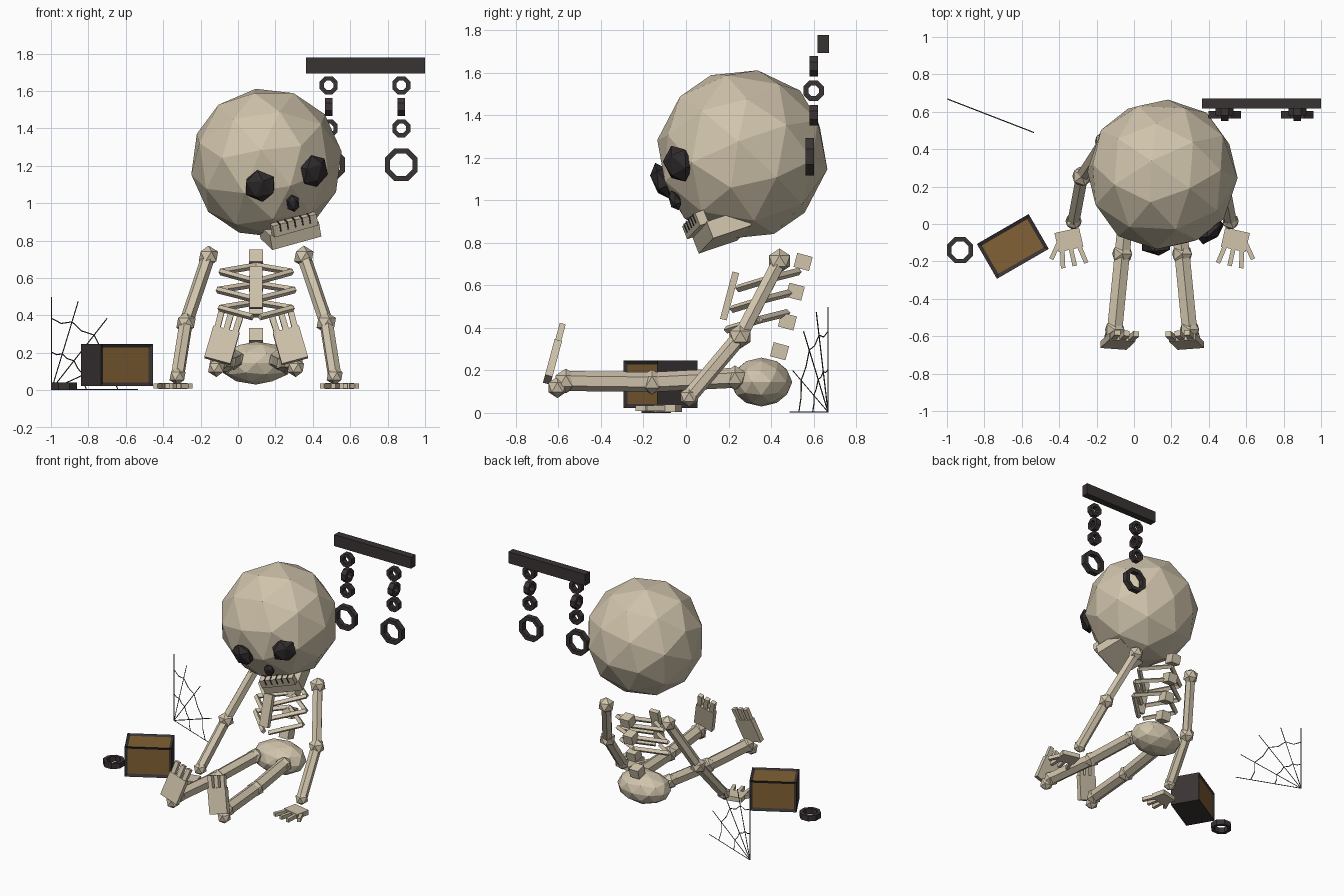
import bpy, bmesh, math
from mathutils import Matrix, Vector

cube = bpy.data.objects.get("Cube")
if cube:
    bpy.data.objects.remove(cube, do_unlink=True)


def material(name, rgb):
    m = bpy.data.materials.new(name)
    m.use_nodes = True
    m.diffuse_color = (*rgb, 1)
    m.node_tree.nodes["Principled BSDF"].inputs["Base Color"].default_value = (*rgb, 1)
    return m


BONE = material("bone", (0.63, 0.55, 0.41))
IRON = material("dark iron", (0.042, 0.033, 0.034))
SOCKET = material("socket black", (0.03, 0.025, 0.026))
WOOD = material("brown wood", (0.22, 0.12, 0.035))
WEB = material("web grey", (0.07, 0.07, 0.07))


def finish(name, bm, *mats):
    bmesh.ops.recalc_face_normals(bm, faces=bm.faces)
    mesh = bpy.data.meshes.new(name)
    bm.to_mesh(mesh)
    bm.free()
    for m in mats:
        mesh.materials.append(m)
    obj = bpy.data.objects.new(name, mesh)
    bpy.context.collection.objects.link(obj)
    return obj


def frame(origin, x, y):
    """Orthonormal matrix whose y axis is exact and x axis approximate."""
    y = Vector(y).normalized()
    z = Vector(x).cross(y).normalized()
    m = Matrix((y.cross(z), y, z)).transposed().to_4x4()
    m.translation = Vector(origin)
    return m


def add_box(bm, mat, size):
    return bmesh.ops.create_cube(bm, size=1, matrix=mat @ Matrix.Diagonal((*size, 1)))


def add_ball(bm, mat, size, level=1):
    bmesh.ops.create_icosphere(bm, subdivisions=level, radius=1,
                               matrix=mat @ Matrix.Diagonal((*size, 1)))


def add_rod(bm, a, b, r, sides=6):
    a, b = Vector(a), Vector(b)
    rot = (b - a).to_track_quat('Z', 'Y').to_matrix().to_4x4()
    bmesh.ops.create_cone(bm, cap_ends=True, segments=sides, radius1=r, radius2=r,
                          depth=(b - a).length, matrix=Matrix.Translation((a + b) / 2) @ rot)


def ring(name, center, outer, inner, depth, rot):
    """Eight-sided ring with a rectangular section, hole along local z."""
    bm = bmesh.new()
    h = depth / 2
    turn = Matrix.Rotation(math.pi / 8, 4, 'Z')
    pts = [(inner, 0, -h), (outer, 0, -h), (outer, 0, h), (inner, 0, h)]
    vs = [bm.verts.new(turn @ Vector(p)) for p in pts]
    edges = [bm.edges.new((vs[i], vs[(i + 1) % 4])) for i in range(4)]
    bmesh.ops.spin(bm, geom=vs + edges, cent=(0, 0, 0), axis=(0, 0, 1),
                   angle=math.tau, steps=8, use_merge=True)
    bmesh.ops.remove_doubles(bm, verts=bm.verts, dist=0.0005)
    bm.transform(Matrix.Translation(center) @ rot)
    finish(name, bm, IRON)


# Skull, tilted to one side and forward
head = frame((0.152, 0.265, 1.215), (0.935, 0.242, 0.258), (-0.317, 0.899, 0.303))
T = Matrix.Translation
bm = bmesh.new()
add_ball(bm, head, (0.407, 0.407, 0.407), 2)
finish("skull", bm, BONE)
for side, label in ((-1, "right"), (1, "left")):
    bm = bmesh.new()
    yaw = Matrix.Rotation(side * 0.4, 4, 'Z')
    add_ball(bm, head @ T((side * 0.155, -0.365, 0.03)) @ yaw, (0.092, 0.05, 0.092))
    finish(label + "_eye_socket", bm, SOCKET)
bm = bmesh.new()
add_ball(bm, head @ T((0, -0.395, -0.105)), (0.038, 0.03, 0.05))
finish("nose_hole", bm, SOCKET)

# Jaw, teeth and gaps between teeth
bm = bmesh.new()
add_box(bm, head @ T((0, -0.235, -0.315)), (0.28, 0.2, 0.085))
finish("jaw", bm, BONE)
bm = bmesh.new()
add_box(bm, head @ T((0, -0.345, -0.245)), (0.25, 0.045, 0.065))
finish("teeth", bm, BONE)
bm = bmesh.new()
for i in range(5):
    add_box(bm, head @ T(((i - 2) * 0.042, -0.347, -0.232)), (0.008, 0.047, 0.045))
finish("tooth_gaps", bm, SOCKET)

# Pelvis, spine and breastbone
CX = 0.097
bm = bmesh.new()
add_ball(bm, T((CX, 0.355, 0.145)), (0.2, 0.145, 0.115), 2)
finish("pelvis", bm, BONE)
lean = Matrix.Rotation(-0.26, 4, 'X')
bm = bmesh.new()
for i in range(4):
    add_box(bm, T((CX, 0.44 + 0.037 * i, 0.29 + 0.14 * i)) @ lean, (0.075, 0.075, 0.068))
finish("spine", bm, BONE)
bm = bmesh.new()
add_box(bm, T((CX, 0.205, 0.55)) @ lean, (0.07, 0.032, 0.23))
finish("breastbone", bm, BONE)

# Ribs: each bends at the flank
bm = bmesh.new()
for i, wide in enumerate((0.19, 0.205, 0.195)):
    drop, back = 0.097 * i, 0.027 * i
    for s in (-1, 1):
        spine = (CX, 0.53 - back, 0.665 - drop)
        flank = (CX + s * wide, 0.40 - back, 0.632 - drop)
        front = (CX + s * 0.02, 0.245 - back, 0.585 - drop)
        add_rod(bm, spine, flank, 0.018, 4)
        add_rod(bm, flank, front, 0.018, 4)
finish("ribs", bm, BONE)


def limb(name, points, radii, bone_radius):
    bm = bmesh.new()
    for a, b in zip(points, points[1:]):
        add_rod(bm, a, b, bone_radius)
    for p, r in zip(points, radii):
        add_ball(bm, T(p), (r, r, r))
    finish(name, bm, BONE)


def digits_plate(name, mat, size, length, width, spread, thumb):
    """Palm or sole with three digits along local y and an optional thumb on +x."""
    bm = bmesh.new()
    w, l, t = size
    add_box(bm, mat, size)
    for i in (-1, 0, 1):
        turn = Matrix.Rotation(-i * spread, 4, 'Z')
        add_box(bm, mat @ T((i * w * 0.34, l / 2 - 0.01, 0)) @ turn @ T((0, length / 2, 0)),
                (width, length, t * 0.8))
    if thumb:
        add_box(bm, mat @ T((w * 0.4, 0, 0)) @ Matrix.Rotation(-0.65, 4, 'Z')
                @ T((0, length / 2, 0)), (width, length, t * 0.8))
    finish(name, bm, BONE)


for s, label in ((-1, "right"), (1, "left")):
    def at(x, y, z):
        return (CX + s * x, y, z)

    # Arms propped on the floor
    limb(label + "_arm", [at(0.255, 0.44, 0.715), at(0.375, 0.255, 0.36), at(0.42, 0.015, 0.075)],
         (0.058, 0.058, 0.048), 0.037)
    digits_plate(label + "_hand", frame(at(0.445, -0.085, 0.022), (s, 0, 0), (-s * 0.22, -0.97, 0)),
                 (0.135, 0.105, 0.034), 0.1, 0.024, 0.18, True)
    # Legs stretched forward
    limb(label + "_leg", [at(0.12, 0.23, 0.165), at(0.16, -0.16, 0.145), at(0.2, -0.565, 0.15)],
         (0.058, 0.06, 0.058), 0.047)
    bm = bmesh.new()
    add_ball(bm, T(at(0.212, -0.605, 0.12)), (0.05, 0.05, 0.05))
    finish(label + "_heel", bm, BONE)
    digits_plate(label + "_foot", frame(at(0.183, -0.628, 0.24), (s, 0, 0), (-s * 0.27, 0.25, 0.93)),
                 (0.145, 0.18, 0.036), 0.095, 0.032, 0.03, False)

# Hanging beam with two chains
bm = bmesh.new()
add_box(bm, T((0.682, 0.645, 1.735)), (0.636, 0.054, 0.085))
finish("beam", bm, IRON)
face_front = Matrix.Rotation(math.pi / 2, 4, 'X')
face_side = Matrix.Rotation(math.pi / 2, 4, 'Y')
for x, label in ((0.485, "inner"), (0.873, "outer")):
    for i, rot in enumerate((face_front, face_side, face_front)):
        ring(f"{label}_chain_link_{i + 1}", (x, 0.6, 1.63 - 0.115 * i), 0.052, 0.027, 0.04, rot)
    ring(label + "_shackle", (x, 0.583, 1.205), 0.095, 0.064, 0.04, face_front)
ring("floor_shackle", (-0.93, -0.14, 0.02), 0.075, 0.05, 0.04, Matrix())

# Crate: iron box with recessed wooden panels on the top and long sides
bm = bmesh.new()
add_box(bm, Matrix(), (0.32, 0.215, 0.225))
bm.normal_update()
for f in [f for f in bm.faces if f.normal.z > 0.5 or abs(f.normal.y) > 0.5]:
    bmesh.ops.inset_individual(bm, faces=[f], thickness=0.028, depth=-0.01)
    f.material_index = 1
bm.transform(T((-0.648, -0.12, 0.1345)) @ Matrix.Rotation(math.radians(30), 4, 'Z'))
finish("crate", bm, IRON, WOOD)

# Cobweb in an upright plane: spokes and sagging cross strands
corner = Vector((-0.997, 0.668, 0.004))
along = Vector((0.93, -0.36, 0)).normalized()


def web_point(deg, r):
    a = math.radians(deg)
    return corner + along * (r * math.sin(a)) + Vector((0, 0, r * math.cos(a)))


spokes = (0, 18, 40, 67, 90)
bm = bmesh.new()
for a in spokes:
    add_rod(bm, corner, web_point(a, 0.495), 0.003, 4)
for a, b in zip(spokes, spokes[1:]):
    for r in (0.2, 0.38):
        mid = web_point((a + b) / 2, r * 0.94)
        add_rod(bm, web_point(a, r), mid, 0.003, 4)
        add_rod(bm, mid, web_point(b, r), 0.003, 4)
finish("cobweb", bm, WEB)
